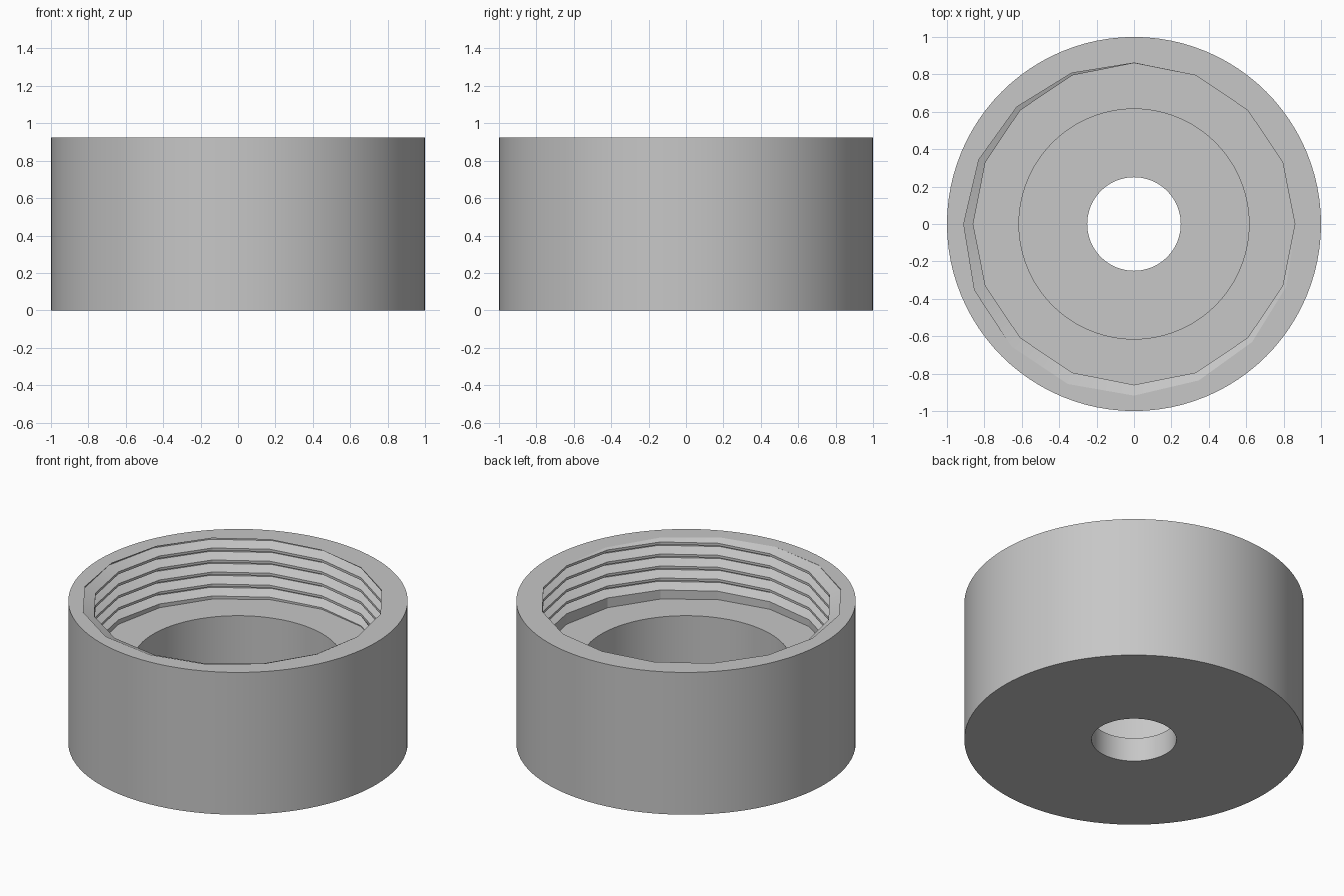
import bpy, bmesh, math

cube = bpy.data.objects.get("Cube")
if cube:
    bpy.data.objects.remove(cube, do_unlink=True)

TOP, LEDGE, FLOOR = 0.925, 0.541, 0.155
OUTER_R, MINOR_R, MAJOR_R, BORE_R, HOLE_R = 1.0, 0.86, 0.926, 0.615, 0.25
SIDES = 16              # facets of the thread
ARC = 6                 # circle steps per thread facet
ROUND = SIDES * ARC
START = math.radians(45)
PITCH, TURNS = 0.078, 5
# Groove section: height above its lower edge, radius
GROOVE = [(0, MINOR_R), (0.026, MAJOR_R), (0.036, MAJOR_R), (0.062, MINOR_R)]

bm = bmesh.new()


def point(r, angle, z):
    return bm.verts.new((r * math.cos(angle), r * math.sin(angle), z))


def ring(r, z):
    return [point(r, START + math.tau * i / ROUND, z) for i in range(ROUND)]


def bridge(a, b):
    for i in range(ROUND):
        j = (i + 1) % ROUND
        bm.faces.new((a[i], a[j], b[j], b[i]))


def clip_top(profile):
    """Cut a (z, r) profile off at the rim, keeping the number of points."""
    out = []
    rim_r = MINOR_R
    for (z1, r1), (z2, r2) in zip(profile, profile[1:]):
        if z1 <= TOP < z2:
            rim_r = r1 + (r2 - r1) * (TOP - z1) / (z2 - z1)
    for z, r in profile:
        out.append((z, r) if z < TOP else (TOP, rim_r))
    return out


def thread_column(step):
    """Thread section at one corner of the facetted bore."""
    profile = [(LEDGE, MINOR_R)]
    for turn in range(TURNS):
        base = LEDGE + 0.0006 + PITCH * (turn + step / SIDES)
        for dz, r in GROOVE:
            fades_in = turn == 0 and step == 0
            profile.append((base + dz, MINOR_R if fades_in else r))
    profile.append((TOP + PITCH * 2, MINOR_R))
    angle = START + math.tau * step / SIDES
    return [point(r, angle, z) for z, r in clip_top(profile)]


# Outer wall, underside, small hole, floor and bore
rim = ring(OUTER_R, TOP)
ledge = ring(BORE_R, LEDGE)
rings = [rim, ring(OUTER_R, 0), ring(HOLE_R, 0), ring(HOLE_R, FLOOR),
         ring(BORE_R, FLOOR), ledge]
for a, b in zip(rings, rings[1:]):
    bridge(a, b)

# Internal thread, with the rim and ledge joined to each facet
columns = [thread_column(s) for s in range(SIDES + 1)]
for s in range(SIDES):
    left, right = columns[s], columns[s + 1]
    for k in range(len(left) - 1):
        bm.faces.new((left[k], right[k], right[k + 1], left[k + 1]))
    for circle, end in ((rim, -1), (ledge, 0)):
        arc = [circle[(s * ARC + i) % ROUND] for i in range(ARC + 1)]
        bm.faces.new(arc + [right[end], left[end]])

bmesh.ops.remove_doubles(bm, verts=bm.verts, dist=0.00005)
bmesh.ops.dissolve_degenerate(bm, edges=bm.edges, dist=0.00005)
bmesh.ops.recalc_face_normals(bm, faces=bm.faces)

mesh = bpy.data.meshes.new("threaded_cap")
bm.to_mesh(mesh)
bm.free()
cap = bpy.data.objects.new("threaded_cap", mesh)
bpy.context.collection.objects.link(cap)

# Plain grey material
grey = bpy.data.materials.new("light_grey")
grey.use_nodes = True
color = (0.57, 0.57, 0.57, 1)
grey.diffuse_color = color
grey.node_tree.nodes["Principled BSDF"].inputs["Base Color"].default_value = color
mesh.materials.append(grey)

# Round walls smooth, thread facets sharp
bpy.ops.object.select_all(action="DESELECT")
cap.select_set(True)
bpy.context.view_layer.objects.active = cap
bpy.ops.object.shade_smooth_by_angle(angle=math.radians(18))
